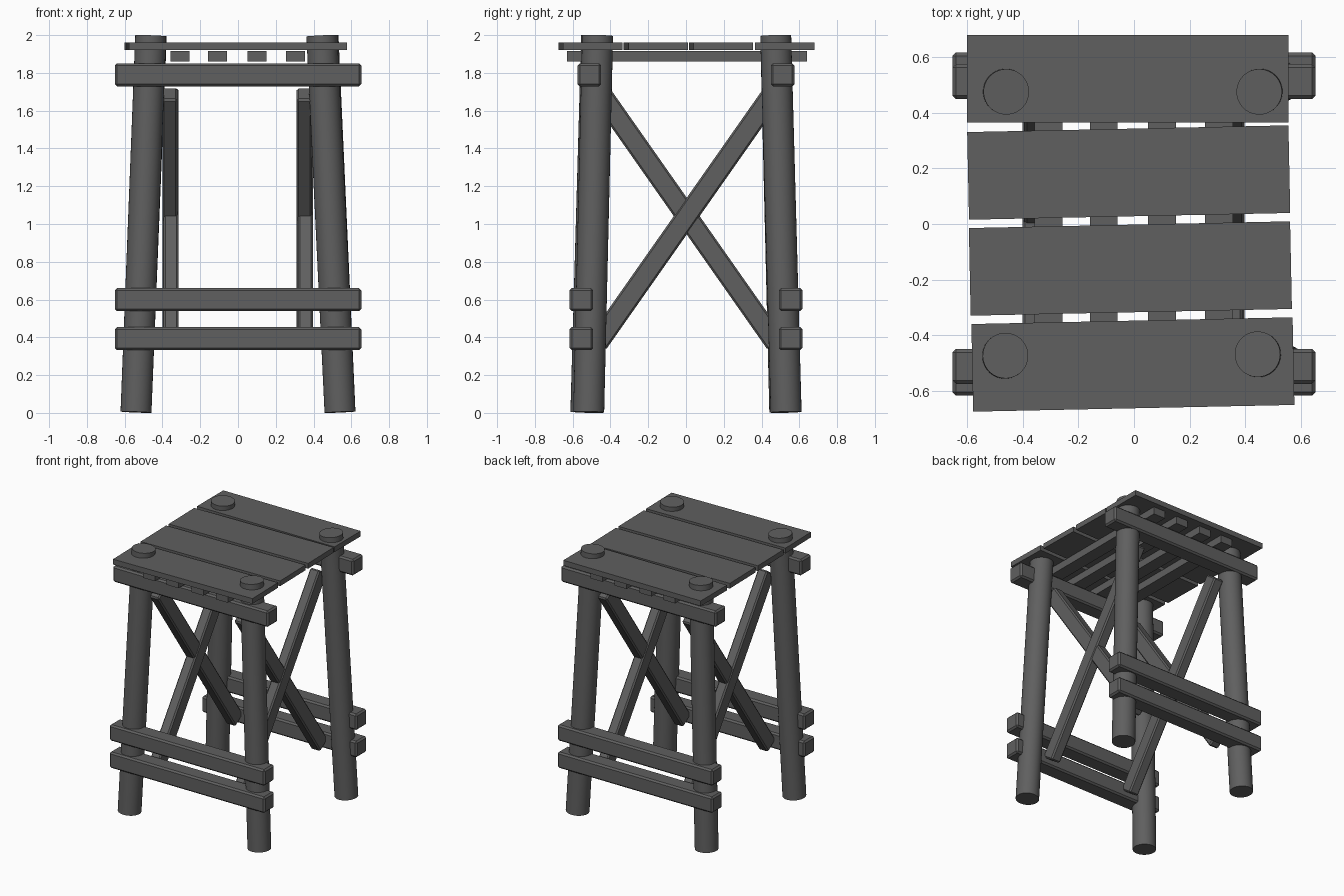
import bpy, math
from mathutils import Vector, Matrix

if "Cube" in bpy.data.objects:
    bpy.data.objects.remove(bpy.data.objects["Cube"])

grey = bpy.data.materials.new("dark grey wood")
grey.diffuse_color = (0.115, 0.115, 0.115, 1)
grey.use_nodes = True
grey.node_tree.nodes["Principled BSDF"].inputs["Base Color"].default_value = grey.diffuse_color


def box(name, size, loc, rot=(0, 0, 0), bevel=0.0):
    bpy.ops.mesh.primitive_cube_add(size=1, location=loc, rotation=rot)
    ob = bpy.context.object
    ob.name = name
    ob.scale = size
    bpy.ops.object.transform_apply(location=False, rotation=False, scale=True)
    ob.data.materials.append(grey)
    if bevel:
        m = ob.modifiers.new("Bevel", 'BEVEL')
        m.width = bevel
        m.segments = 1
    return ob


def post(name, bottom, top, radius):
    a, b = Vector(bottom), Vector(top)
    d = b - a
    bpy.ops.mesh.primitive_cylinder_add(vertices=32, radius=radius, depth=d.length,
                                        location=(a + b) / 2,
                                        rotation=d.to_track_quat('Z', 'Y').to_euler())
    ob = bpy.context.object
    ob.name = name
    ob.data.materials.append(grey)
    bpy.ops.object.shade_smooth_by_angle(angle=math.radians(35))


# four splayed round legs, poking through the top
Z0, Z1 = 0.004, 1.997
for name, bottom, top in (
        ("front_left_leg", (-0.54, -0.53), (-0.462, -0.473)),
        ("front_right_leg", (0.54, -0.515), (0.444, -0.468)),
        ("back_left_leg", (-0.54, 0.523), (-0.459, 0.475)),
        ("back_right_leg", (0.54, 0.53), (0.45, 0.475))):
    post(name, (*bottom, Z0), (*top, Z1), 0.082)

# horizontal rails on the front and back
for side, s in (("front", -1), ("back", 1)):
    for name, y, z in (("top_rail", 0.512, 1.79),
                       ("middle_rail", 0.554, 0.60),
                       ("bottom_rail", 0.554, 0.393)):
        box(f"{side}_{name}", (1.305, 0.125, 0.122), (0, s * y, z), bevel=0.012)

# crossed braces on the left and right
LOW, HIGH = Vector((-0.475, 0.365)), Vector((0.455, 1.69))
d = HIGH - LOW
mid = (LOW + HIGH) / 2
angle = math.atan2(d.y, d.x)
for side, x in (("left", -0.358), ("right", 0.354)):
    for name, s, dx in (("rising", 1, 0.003), ("falling", -1, -0.003)):
        box(f"{side}_{name}_brace", (0.08, d.length, 0.112),
            (x + dx, s * mid.x + 0.004, mid.y), (s * angle, 0, 0), bevel=0.01)

# slats under the top
for i, x in enumerate((-0.307, -0.109, 0.101, 0.305)):
    box(f"under_slat_{i + 1}", (0.1, 1.27, 0.056), (x, 0.005, 1.889))

# four top planks, three slightly skewed
for i, (x, y, turn) in enumerate(((-0.022, 0.522, 0), (-0.019, 0.185, 1.2),
                                  (-0.013, -0.16, 1.2), (-0.004, -0.505, 1.2))):
    box(f"top_plank_{i + 1}", (1.155, 0.315, 0.04), (x, y, 1.94),
        (0, 0, math.radians(turn)))
